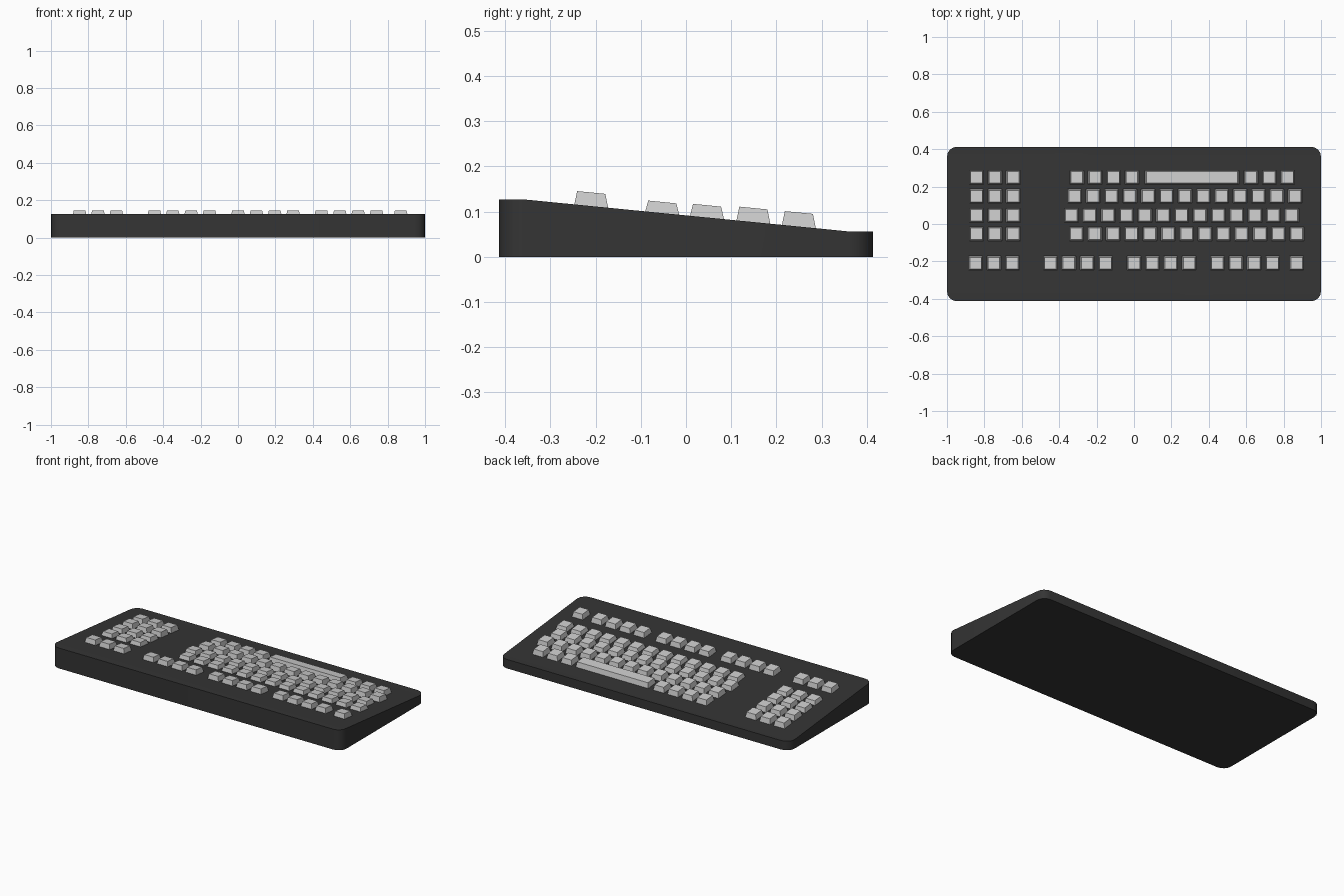
import bpy, bmesh, math

if "Cube" in bpy.data.objects:
    bpy.data.objects.remove(bpy.data.objects["Cube"])

HX, HY, R = 1.0, 0.413, 0.054
SLOPE = -0.0986          # deck tilts down towards +y
PITCH = 0.0982


def deck_z(y):
    y = max(-HY + R, min(HY - R, y))
    return 0.0915 + SLOPE * y


def finish(bm, name, mat=None):
    bmesh.ops.recalc_face_normals(bm, faces=bm.faces)
    me = bpy.data.meshes.new(name)
    bm.to_mesh(me)
    bm.free()
    ob = bpy.data.objects.new(name, me)
    bpy.context.collection.objects.link(ob)
    if mat:
        me.materials.append(mat)
    return ob


dark = bpy.data.materials.new("dark_case")
dark.diffuse_color = (0.035, 0.035, 0.035, 1)
dark.use_nodes = True
dark.node_tree.nodes["Principled BSDF"].inputs["Base Color"].default_value = dark.diffuse_color

# Case: rounded-corner outline, flat bottom, wedge-shaped top with level lips
outline = []
for i, (sx, sy) in enumerate([(1, 1), (-1, 1), (-1, -1), (1, -1)]):
    for k in range(5):
        a = math.radians(90 * i + 22.5 * k)
        outline.append((sx * (HX - R) + R * math.cos(a),
                        sy * (HY - R) + R * math.sin(a)))
bm = bmesh.new()
low = [bm.verts.new((x, y, 0)) for x, y in outline]
top = [bm.verts.new((x, y, deck_z(y))) for x, y in outline]
n = len(outline)
for i in range(n):
    j = (i + 1) % n
    bm.faces.new((low[i], low[j], top[j], top[i]))
bm.faces.new(low[::-1])
bm.faces.new(top[0:10][0:5] + top[5:10])      # back lip
bm.faces.new(top[10:20])                      # front lip
bm.faces.new((top[0], top[9], top[10], top[19]))  # sloping deck
case = finish(bm, "case", dark)
bpy.context.view_layer.objects.active = case
case.select_set(True)
bpy.ops.object.shade_smooth_by_angle(angle=math.radians(30))


# Keycap: tapered block following the deck slope
def add_key(bm, x, y, height, width=0.077):
    rings = []
    for dz, inset in ((-0.004, 0.0), (0.002, 0.0015), (height, 0.0075)):
        hx, hy = width / 2 - inset, 0.0385 - inset
        rings.append([bm.verts.new((x + sx * hx, y + sy * hy,
                                    deck_z(y + sy * hy) + dz))
                      for sx, sy in ((-1, -1), (1, -1), (1, 1), (-1, 1))])
    for a, b in zip(rings, rings[1:]):
        for i in range(4):
            j = (i + 1) % 4
            bm.faces.new((a[i], a[j], b[j], b[i]))
    bm.faces.new(rings[0][::-1])
    bm.faces.new(rings[-1])


def key_row(name, y, height, runs):
    bm = bmesh.new()
    for x0, count in runs:
        for i in range(count):
            add_key(bm, x0 + i * PITCH, y, height)
    finish(bm, name)


# Key rows: (first x, number of keys) for each run
PAD = (-0.842, 3)
key_row("space_row_keys", 0.2495, 0.031, [PAD, (-0.306, 4), (0.625, 3)])
key_row("second_row_keys", 0.149, 0.031, [PAD, (-0.317, 13)])
key_row("third_row_keys", 0.0465, 0.027, [PAD, (-0.335, 13)])
key_row("fourth_row_keys", -0.0525, 0.0245, [PAD, (-0.308, 13)])
key_row("function_row_keys", -0.2095, 0.030,
        [(-0.847, 3), (-0.447, 4), (0.0, 4), (0.446, 4), (0.870, 1)])

# Space bar
bm = bmesh.new()
add_key(bm, 0.31, 0.2495, 0.031, 0.503)
finish(bm, "space_bar")
